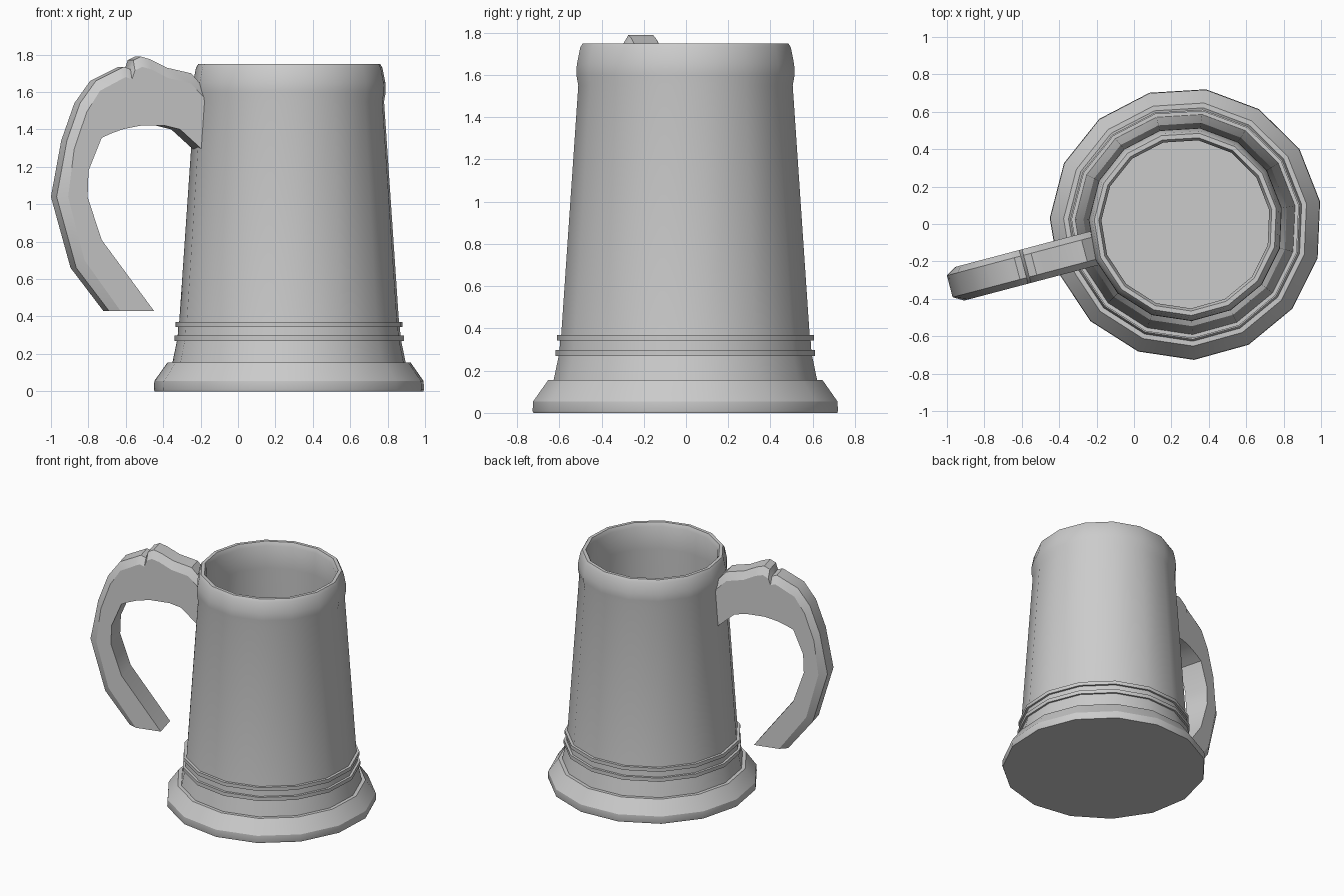
import bpy, bmesh
from math import sin, cos, radians

if "Cube" in bpy.data.objects:
    bpy.data.objects.remove(bpy.data.objects["Cube"])

CX = 0.277          # axis of the mug body
SIDES = 15
PHASE = radians(9.5)
HANDLE_ANGLE = radians(194.8)


def finish(name, bm):
    bmesh.ops.recalc_face_normals(bm, faces=bm.faces)
    mesh = bpy.data.meshes.new(name)
    bm.to_mesh(mesh)
    bm.free()
    ob = bpy.data.objects.new(name, mesh)
    bpy.context.collection.objects.link(ob)
    bpy.ops.object.select_all(action='DESELECT')
    ob.select_set(True)
    bpy.context.view_layer.objects.active = ob
    bpy.ops.object.shade_smooth_by_angle(angle=radians(30))
    return ob


def skin(bm, loops):
    """Bridge successive closed loops and cap both ends."""
    rings = [[bm.verts.new(p) for p in loop] for loop in loops]
    for a, b in zip(rings, rings[1:]):
        n = len(a)
        for i in range(n):
            j = (i + 1) % n
            bm.faces.new((a[i], a[j], b[j], b[i]))
    bm.faces.new(rings[0])
    bm.faces.new(rings[-1])


# mug body: outside from foot to lip, then down the inside to the floor
profile = [
    (.724, 0), (.728, .01), (.725, .055), (.654, .155), (.628, .155),
    (.604, .27), (.618, .27), (.618, .298), (.600, .298),
    (.597, .343), (.612, .343), (.612, .37), (.592, .37),
    (.511, 1.55), (.520, 1.60), (.518, 1.65), (.502, 1.73), (.490, 1.75),
    (.466, 1.75), (.452, 1.72), (.455, 1.55), (.530, .22),
]
bm = bmesh.new()
angles = [PHASE + radians(360 / SIDES * i) for i in range(SIDES)]
skin(bm, [[(CX + r * cos(a), r * sin(a), z) for a in angles] for r, z in profile])
finish("mug_body", bm)

# handle: outer (x, z) and inner (x, z) as seen from the front, tip to mug
stations = [
    ((-.72, .43), (-.45, .43)),
    ((-.895, .66), (-.73, .81)),
    ((-1.0, 1.04), (-.805, 1.04)),
    ((-.945, 1.34), (-.80, 1.18)),
    ((-.875, 1.54), (-.73, 1.355)),
    ((-.79, 1.66), (-.68, 1.378)),
    ((-.67, 1.72), (-.62, 1.40)),
    ((-.64, 1.735), (-.59, 1.407)),
    ((-.605, 1.722), (-.57, 1.411)),   # notch before the thumb rest
    ((-.59, 1.77), (-.55, 1.415)),
    ((-.55, 1.79), (-.52, 1.42)),
    ((-.50, 1.775), (-.46, 1.42)),
    ((-.41, 1.73), (-.39, 1.42)),
    ((-.28, 1.70), (-.31, 1.40)),
    ((-.21, 1.62), (-.195, 1.295)),
]
HALF, HALF_TOP, BEVEL = .093, .06, .055
ca, sa = cos(HANDLE_ANGLE), sin(HANDLE_ANGLE)


def place(u, w, z):
    return (CX + u * ca - w * sa, u * sa + w * ca, z)


loops = []
for (xo, zo), (xi, zi) in stations:
    uo = (CX - .015 - xo) / -ca
    ui = (CX + .023 - xi) / -ca
    t = BEVEL / ((uo - ui) ** 2 + (zo - zi) ** 2) ** .5
    ub, zb = uo + (ui - uo) * t, zo + (zi - zo) * t
    half = [(uo, HALF_TOP, zo), (ub, HALF, zb), (ui, HALF, zi)]
    loops.append([place(*p) for p in half] +
                 [place(u, -w, z) for u, w, z in reversed(half)])
bm = bmesh.new()
skin(bm, loops)
finish("handle", bm)
